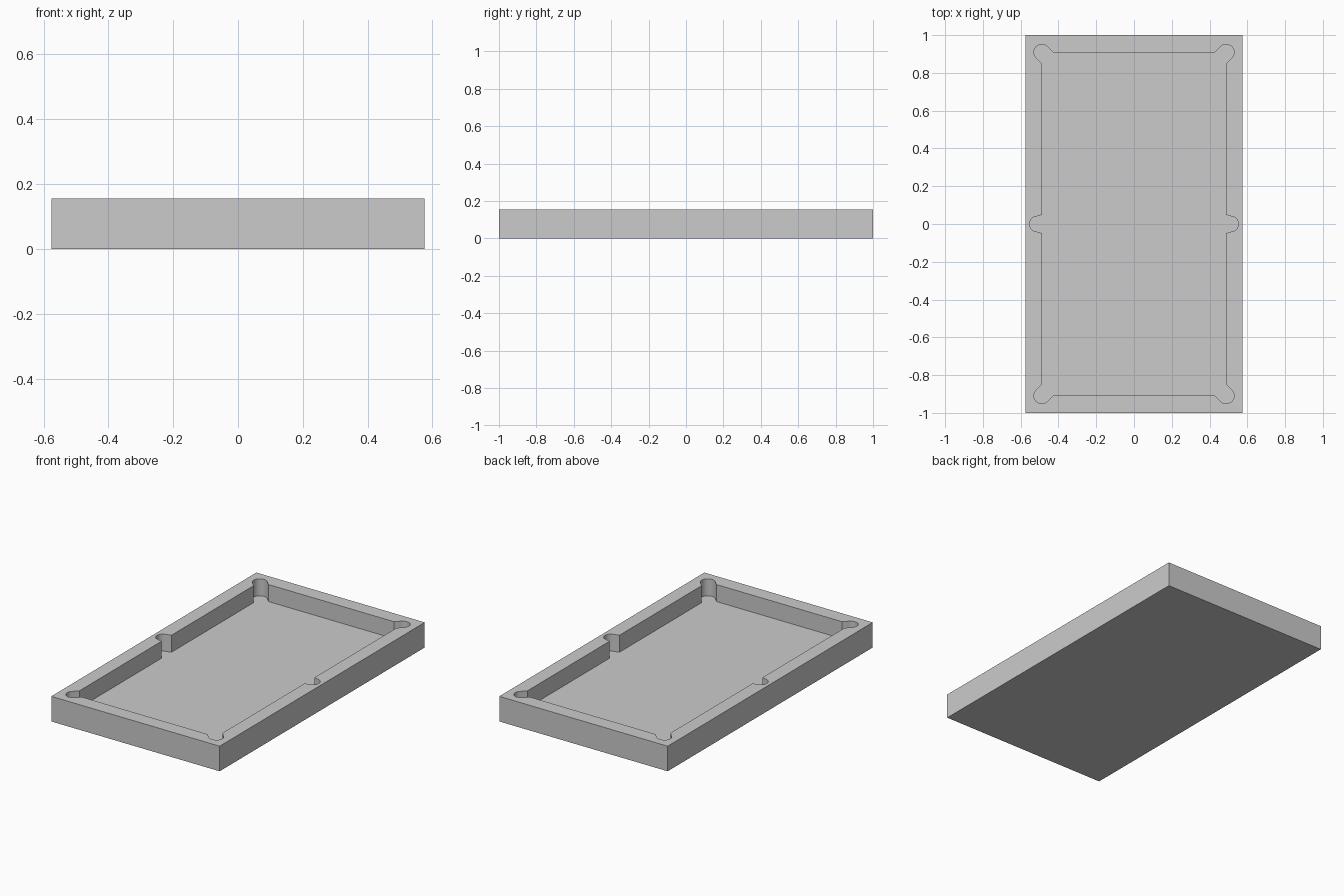
import bpy, bmesh
from math import cos, sin, radians

if "Cube" in bpy.data.objects:
    bpy.data.objects.remove(bpy.data.objects["Cube"])

HALF_X, HALF_Y, HEIGHT, FLOOR = 0.575, 1.0, 0.155, 0.05
IN_X, IN_Y = 0.488, 0.909      # inner wall positions
R_CORNER, R_SIDE, SIDE_X = 0.042, 0.04, 0.513


def arc(cx, cy, r, a0, a1, n=16):
    return [(cx + r * cos(radians(a0 + (a1 - a0) * i / n)),
             cy + r * sin(radians(a0 + (a1 - a0) * i / n))) for i in range(n + 1)]


def prism(name, outline, z0, z1):
    bm = bmesh.new()
    face = bm.faces.new([bm.verts.new((x, y, z0)) for x, y in outline])
    ext = bmesh.ops.extrude_face_region(bm, geom=[face])
    verts = [v for v in ext["geom"] if isinstance(v, bmesh.types.BMVert)]
    bmesh.ops.translate(bm, verts=verts, vec=(0, 0, z1 - z0))
    bmesh.ops.recalc_face_normals(bm, faces=bm.faces)
    mesh = bpy.data.meshes.new(name)
    bm.to_mesh(mesh)
    bm.free()
    obj = bpy.data.objects.new(name, mesh)
    bpy.context.collection.objects.link(obj)
    return obj


# One quarter of the recess outline: half side pocket, then corner pocket
mouth = R_CORNER * 2 ** 0.5
quarter = (arc(SIDE_X, 0, R_SIDE, 0, 75, 10) + [(IN_X, 0.048), (IN_X, IN_Y - mouth)]
           + arc(IN_X, IN_Y, R_CORNER, -45, 135) + [(IN_X - mouth, IN_Y)])

# Mirror the quarter into the full outline
half = quarter + [(-x, y) for x, y in reversed(quarter)]
outline = half + [(x, -y) for x, y in reversed(half[1:-1])]

# Table body
w, l = HALF_X, HALF_Y
body = prism("table_bed", [(-w, -l), (w, -l), (w, l), (-w, l)], 0, HEIGHT)

# Cut the playing recess with its six pockets
cutter = prism("recess_cutter", outline, FLOOR, HEIGHT + 0.1)
cutter.hide_render = True
mod = body.modifiers.new("recess", "BOOLEAN")
mod.operation = "DIFFERENCE"
mod.solver = "EXACT"
mod.object = cutter
bpy.ops.object.select_all(action="DESELECT")
bpy.context.view_layer.objects.active = body
body.select_set(True)
bpy.ops.object.modifier_apply(modifier=mod.name)
bpy.data.objects.remove(cutter)
bpy.ops.object.shade_smooth_by_angle(angle=radians(25))
